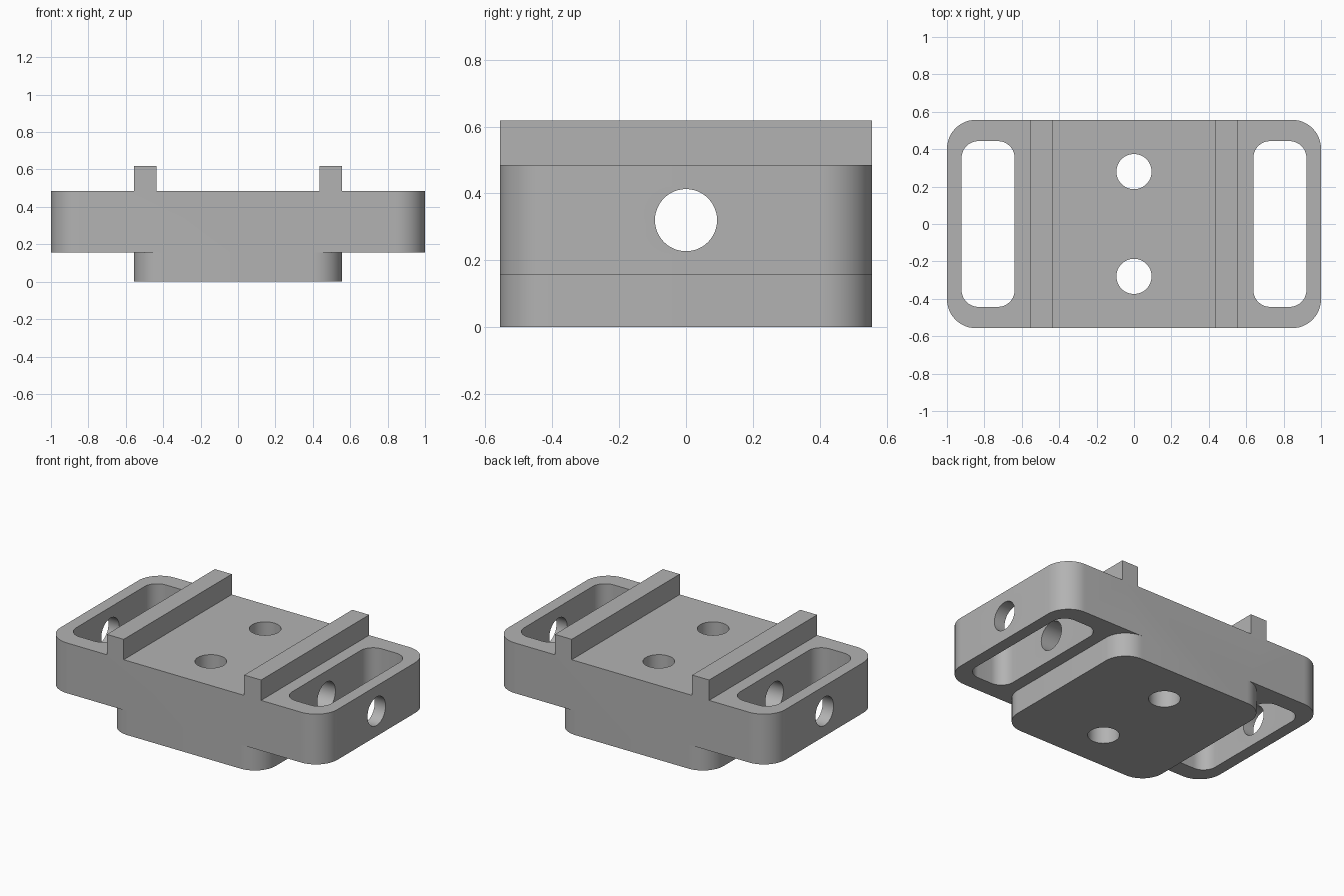
import bpy, bmesh, math

cube = bpy.data.objects.get("Cube")
if cube:
    bpy.data.objects.remove(cube, do_unlink=True)

grey = bpy.data.materials.new("mid_grey")
grey.use_nodes = True
GREY = (0.45, 0.45, 0.45, 1)
grey.diffuse_color = GREY
grey.node_tree.nodes["Principled BSDF"].inputs["Base Color"].default_value = GREY

HALF_Y = 0.557
BOTTOM, TOP = 0.157, 0.485


def prism(name, outline, z0, z1):
    """Extrude a closed xy outline from z0 to z1."""
    bm = bmesh.new()
    face = bm.faces.new([bm.verts.new((x, y, z0)) for x, y in outline])
    up = bmesh.ops.extrude_face_region(bm, geom=[face])["geom"]
    for v in up:
        if isinstance(v, bmesh.types.BMVert):
            v.co.z = z1
    bmesh.ops.recalc_face_normals(bm, faces=bm.faces)
    mesh = bpy.data.meshes.new(name)
    bm.to_mesh(mesh)
    bm.free()
    mesh.materials.append(grey)
    ob = bpy.data.objects.new(name, mesh)
    bpy.context.collection.objects.link(ob)
    return ob


def rounded(cx, hx, hy, r, steps=12):
    """Rounded rectangle outline centred on (cx, 0)."""
    pts = []
    for q, (sx, sy) in enumerate([(1, 1), (-1, 1), (-1, -1), (1, -1)]):
        for i in range(steps + 1):
            a = (q + i / steps) * math.pi / 2
            pts.append((cx + sx * (hx - r) + r * math.cos(a),
                        sy * (hy - r) + r * math.sin(a)))
    return pts


def circle(cy, r, n=48):
    return [(r * math.cos(2 * math.pi * i / n), cy + r * math.sin(2 * math.pi * i / n))
            for i in range(n)]


def combine(body, tool, operation):
    """Apply an exact boolean and discard the tool."""
    mod = body.modifiers.new(operation, 'BOOLEAN')
    mod.operation, mod.solver, mod.object = operation, 'EXACT', tool
    bpy.context.view_layer.objects.active = body
    bpy.ops.object.modifier_apply(modifier=mod.name)
    bpy.data.objects.remove(tool, do_unlink=True)


# Main plate with the lower block
body = prism("mount_body", rounded(0, 1.0, HALF_Y, 0.155), BOTTOM, TOP)
combine(body, prism("lower_block", rounded(0, HALF_Y, HALF_Y, 0.15), 0, 0.25), 'UNION')

# Two rails on top, and a slot outside each
for s in (-1, 1):
    rail = [(s * 0.496 + dx * 0.061, dy * HALF_Y)
            for dx, dy in ((-1, -1), (1, -1), (1, 1), (-1, 1))]
    combine(body, prism("rail", rail, 0.4, 0.618), 'UNION')
    combine(body, prism("slot", rounded(s * 0.78, 0.142, 0.443, 0.09), -0.2, 1), 'DIFFERENCE')

# Two vertical bolt holes
for y in (-0.28, 0.28):
    combine(body, prism("bolt_hole", circle(y, 0.094), -0.2, 1), 'DIFFERENCE')

# Cross hole running the full length
bore = prism("cross_hole", circle(0, 0.093), -1.2, 1.2)
bore.rotation_euler = (0, math.pi / 2, 0)
bore.location.z = 0.32
bpy.context.view_layer.update()
combine(body, bore, 'DIFFERENCE')

# Merge coplanar faces, then shade the curves smooth
bm = bmesh.new()
bm.from_mesh(body.data)
bmesh.ops.remove_doubles(bm, verts=bm.verts, dist=0.0001)
bmesh.ops.dissolve_limit(bm, angle_limit=math.radians(0.5), verts=bm.verts, edges=bm.edges)
bm.to_mesh(body.data)
bm.free()
bpy.ops.object.select_all(action='DESELECT')
body.select_set(True)
bpy.context.view_layer.objects.active = body
bpy.ops.object.shade_smooth_by_angle(angle=math.radians(30))
